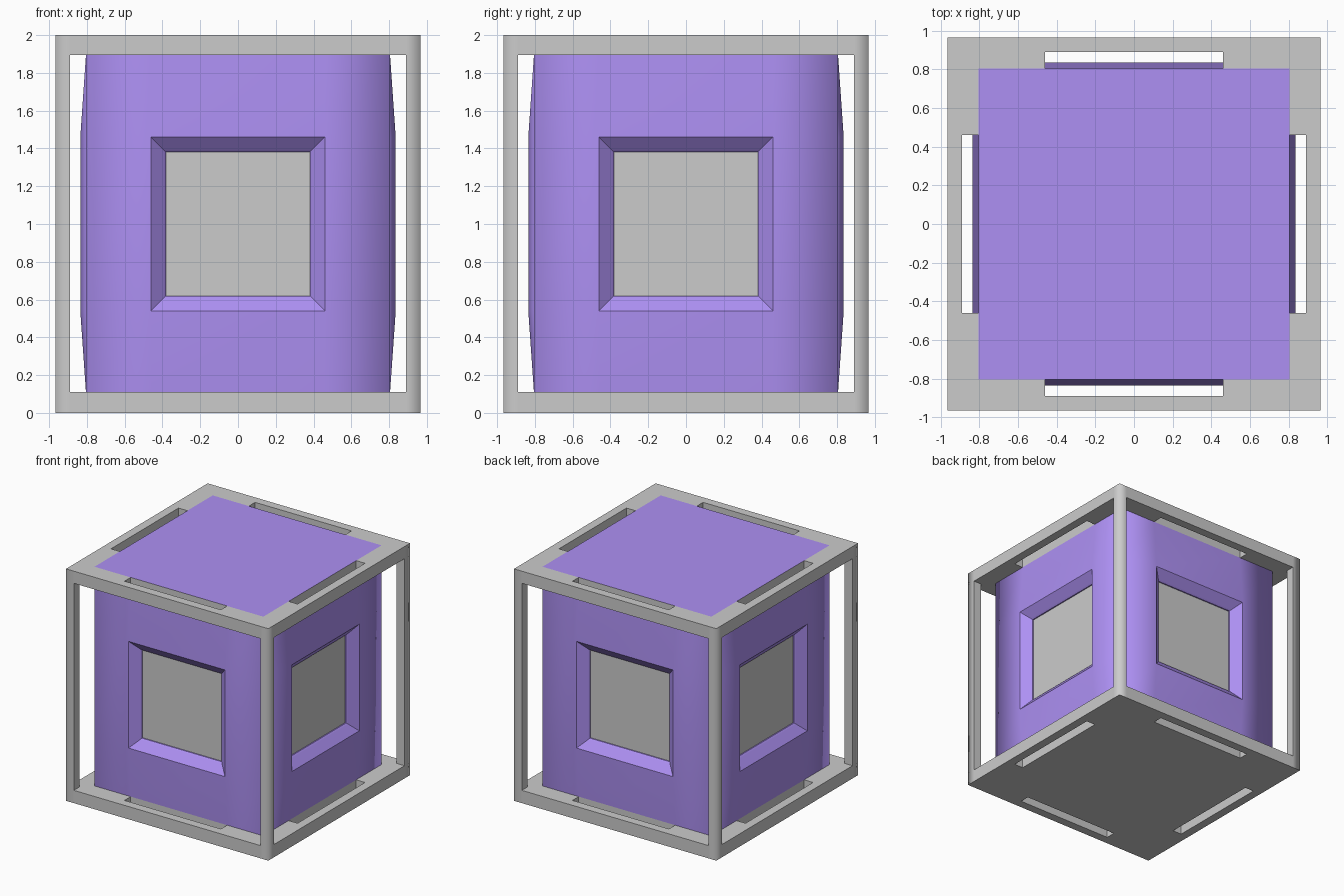
import bpy, bmesh
from math import pi
from mathutils import Matrix, Vector

if "Cube" in bpy.data.objects:
    bpy.data.objects.remove(bpy.data.objects["Cube"])

OUT, POST, BODY, BULGE, WIN = 0.965, 0.89, 0.805, 0.835, 0.46
Z0, Z1, TOP, MID = 0.11, 1.895, 2.0, 1.0

purple = bpy.data.materials.new("purple")
purple.diffuse_color = (0.42, 0.28, 0.9, 1)
purple.use_nodes = True
purple.node_tree.nodes["Principled BSDF"].inputs["Base Color"].default_value = purple.diffuse_color


def finish(bm, name, mat=None):
    bmesh.ops.remove_doubles(bm, verts=bm.verts, dist=1e-4)
    bm.normal_update()
    me = bpy.data.meshes.new(name)
    bm.to_mesh(me)
    bm.free()
    ob = bpy.data.objects.new(name, me)
    bpy.context.collection.objects.link(ob)
    if mat:
        me.materials.append(mat)
    return ob


def quad(bm, pts):
    return bm.faces.new([bm.verts.new(p) for p in pts])


# Frame: two slotted plates and four corner posts, as filled cells of a grid
xs = [-OUT, -POST, -BODY, -WIN, WIN, BODY, POST, OUT]
zs = [0, Z0, Z1, TOP]


def filled(c):
    i, j, k = c
    if not (0 <= i < 7 and 0 <= j < 7 and 0 <= k < 3):
        return False
    if k == 1:
        return i in (0, 6) and j in (0, 6)
    return not ((i in (1, 5) and j == 3) or (j in (1, 5) and i == 3))


bm = bmesh.new()
axes = (xs, xs, zs)
for cell in ((i, j, k) for i in range(7) for j in range(7) for k in range(3)):
    if not filled(cell):
        continue
    for a in range(3):
        b, c = (a + 1) % 3, (a + 2) % 3
        for side in (0, 1):
            n = list(cell)
            n[a] += 2 * side - 1
            inlaid = a == 2 and side and cell[2] == 2 and all(2 <= q <= 4 for q in cell[:2])
            if filled(n) or inlaid:
                continue
            pts = []
            for u, v in ((0, 0), (1, 0), (1, 1), (0, 1)):
                p = [0, 0, 0]
                p[a] = axes[a][cell[a] + side]
                p[b] = axes[b][cell[b] + u]
                p[c] = axes[c][cell[c] + v]
                pts.append(p)
            quad(bm, pts if side else pts[::-1])
bmesh.ops.remove_doubles(bm, verts=bm.verts, dist=1e-4)
# Soft shading around the outer upright corners only
for f in bm.faces:
    f.smooth = True
for e in bm.edges:
    outer = all(abs(abs(v.co.x) - OUT) < 1e-4 and abs(abs(v.co.y) - OUT) < 1e-4 for v in e.verts)
    flat = len(e.link_faces) == 2 and e.calc_face_angle(0) < 0.1
    e.smooth = outer or flat
finish(bm, "frame")

# Coloured square set flush in the lid
bm = bmesh.new()
quad(bm, [(-BODY, -BODY, TOP), (BODY, -BODY, TOP), (BODY, BODY, TOP), (-BODY, BODY, TOP)])
finish(bm, "top_inlay", purple)

# Body: four bulged walls, each with a sloped window recess
rings = [(WIN, BULGE), (0.39, 0.775), (0.38, 0.765), (0.38, 0.755)]


def ring(r, d):
    return [Vector((x, -d, MID + z)) for x, z in ((-r, -r), (r, -r), (r, r), (-r, r))]


bm = bmesh.new()
panes = bmesh.new()
gx = [-BODY, -WIN, WIN, BODY]
gz = [Z0, MID - WIN, MID + WIN, Z1]


def wall_point(i, j):
    return Vector((gx[i], -BULGE if i in (1, 2) and j in (1, 2) else -BODY, gz[j]))


for turn in range(4):
    rot = Matrix.Rotation(turn * pi / 2, 3, 'Z')
    for i in range(3):
        for j in range(3):
            if (i, j) != (1, 1):
                quad(bm, [rot @ wall_point(*q) for q in ((i, j), (i + 1, j), (i + 1, j + 1), (i, j + 1))]).smooth = True
    for a, b in zip(rings, rings[1:]):
        A, B = ring(*a), ring(*b)
        for k in range(4):
            m = (k + 1) % 4
            quad(bm, [rot @ p for p in (A[k], A[m], B[m], B[k])])
    quad(panes, [rot @ p for p in ring(*rings[-1])])
bmesh.ops.remove_doubles(bm, verts=bm.verts, dist=1e-4)
for e in bm.edges:
    e.smooth = all(f.smooth for f in e.link_faces)
finish(bm, "body", purple)

# Grey panels at the bottom of the recesses
finish(panes, "window_panels")
